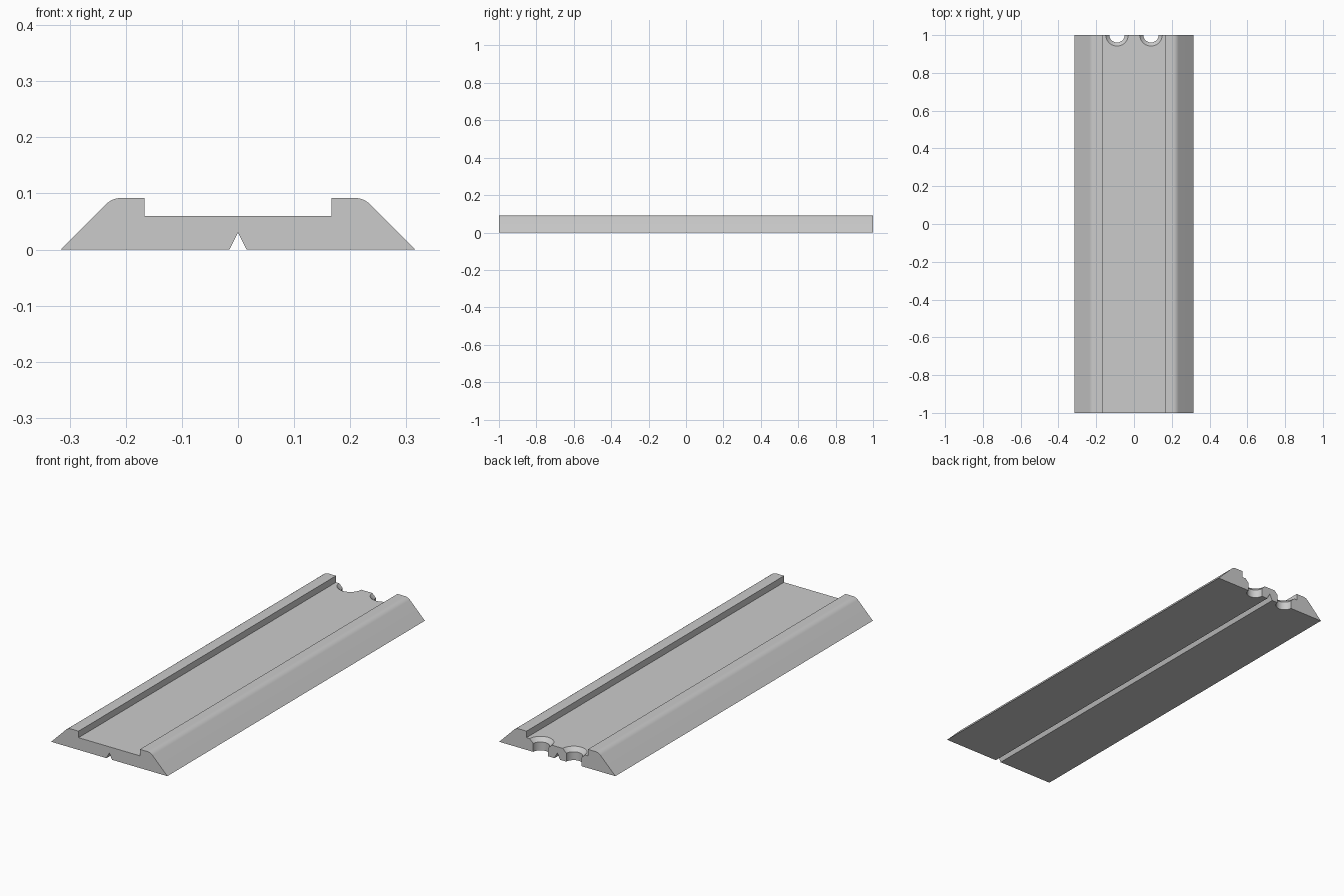
import bpy, bmesh, math

if "Cube" in bpy.data.objects:
    bpy.data.objects.remove(bpy.data.objects["Cube"])

grey = bpy.data.materials.new("light_grey")
grey.diffuse_color = (0.6, 0.6, 0.6, 1)
grey.use_nodes = True
grey.node_tree.nodes["Principled BSDF"].inputs["Base Color"].default_value = grey.diffuse_color


def make_object(name, bm):
    bmesh.ops.recalc_face_normals(bm, faces=bm.faces)
    mesh = bpy.data.meshes.new(name)
    bm.to_mesh(mesh)
    bm.free()
    mesh.materials.append(grey)
    obj = bpy.data.objects.new(name, mesh)
    bpy.context.collection.objects.link(obj)
    return obj


# Right half of the rail section: floor groove, sloped flank, rounded shoulder, raised lip
HALF, TOP, FLOOR, R = 0.316, 0.092, 0.06, 0.04
flat_x = HALF - TOP - R * math.tan(math.pi / 8)
half = [(0.015, 0), (HALF, 0)]
for i in range(9):
    a = math.pi / 4 + math.pi / 4 * i / 8
    half.append((flat_x + R * math.cos(a), TOP - R + R * math.sin(a)))
half += [(0.167, TOP), (0.167, FLOOR)]
profile = [(0, 0.03)] + half + [(-x, z) for x, z in reversed(half)]

# Extrude the section along the full length
bm = bmesh.new()
face = bm.faces.new([bm.verts.new((x, -1, z)) for x, z in profile])
ext = bmesh.ops.extrude_face_region(bm, geom=[face])
bmesh.ops.translate(bm, vec=(0, 2, 0),
                    verts=[v for v in ext["geom"] if isinstance(v, bmesh.types.BMVert)])
rail = make_object("grooved_rail", bm)


# Countersunk screw hole cutter, a lathed profile centred on the back edge
def hole_cutter(x):
    bm = bmesh.new()
    n, rings = 48, []
    for r, z in [(0.041, -0.05), (0.041, 0.041), (0.06, FLOOR), (0.06, 0.12)]:
        rings.append([bm.verts.new((x + r * math.cos(2 * math.pi * k / n),
                                    1.002 + r * math.sin(2 * math.pi * k / n), z))
                      for k in range(n)])
    for low, high in zip(rings, rings[1:]):
        for k in range(n):
            j = (k + 1) % n
            bm.faces.new((low[k], low[j], high[j], high[k]))
    bm.faces.new(rings[0])
    bm.faces.new(rings[-1])
    return make_object("hole_cutter", bm)


bpy.context.view_layer.objects.active = rail
rail.select_set(True)
for x in (-0.09, 0.09):
    cutter = hole_cutter(x)
    cutter.hide_render = True
    mod = rail.modifiers.new("screw_hole", "BOOLEAN")
    mod.operation, mod.solver, mod.object = "DIFFERENCE", "EXACT", cutter
    bpy.ops.object.modifier_apply(modifier=mod.name)
    bpy.data.objects.remove(cutter)

bpy.ops.object.shade_smooth_by_angle(angle=math.radians(30))
